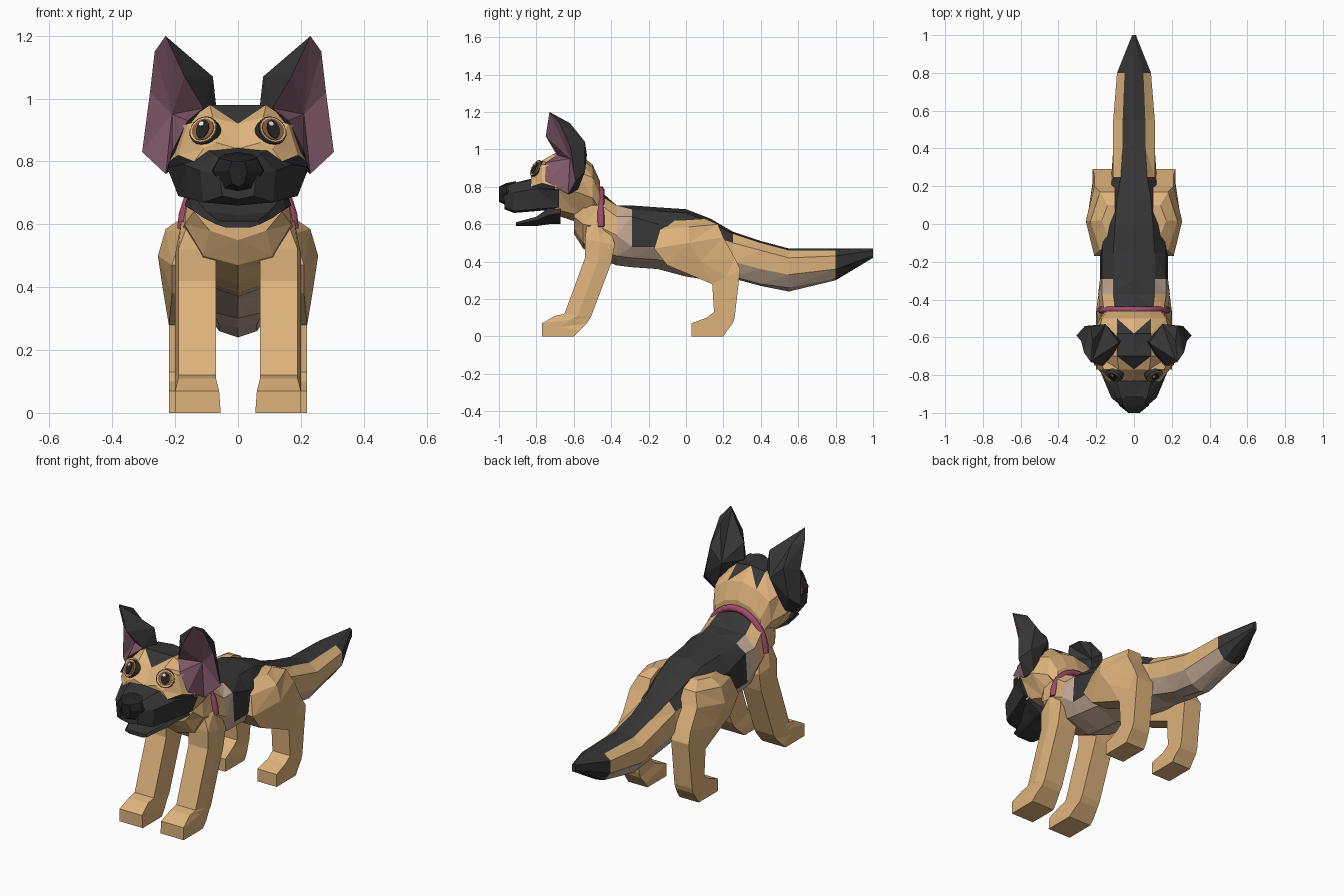
import bpy
import bmesh
from math import pi, cos, sin
from mathutils import Vector

if "Cube" in bpy.data.objects:
    bpy.data.objects.remove(bpy.data.objects["Cube"], do_unlink=True)

CM = 0.01  # tables below are in hundredths of a unit


def material(name, *rgb):
    mat = bpy.data.materials.new(name)
    mat.use_nodes = True
    color = (*rgb, 1)
    mat.diffuse_color = color
    bsdf = next(n for n in mat.node_tree.nodes if n.type == "BSDF_PRINCIPLED")
    bsdf.inputs["Base Color"].default_value = color
    return mat


tan = material("tan fur", .73, .45, .20)
black = material("black fur", .036, .036, .037)
beige = material("beige fur", .58, .42, .32)
mauve = material("inner ear mauve", .22, .10, .14)
nose_black = material("nose black", .016, .016, .016)
pink = material("collar pink", .36, .07, .15)
brown = material("iris brown", .24, .11, .04)
white = material("eye highlight", .85, .85, .85)


def loft(name, rings, rule, closed=False):
    """Skin rings of points, mirrored across x; rule(strip, column, centre) gives a material."""
    bm = bmesh.new()
    mats = []

    def face(verts, strip, column):
        f = bm.faces.new(verts)
        mat = rule(strip, column, f.calc_center_median())
        if mat not in mats:
            mats.append(mat)
        f.material_index = mats.index(mat)

    for side in (1, -1):
        grid = [[bm.verts.new((side * x * CM, y * CM, z * CM)) for x, y, z in ring]
                for ring in rings]
        count = len(grid[0])
        for i, (a, b) in enumerate(zip(grid, grid[1:])):
            for j in range(count if closed else count - 1):
                k = (j + 1) % count
                face((a[j], a[k], b[j]), i, j)
                face((a[k], b[k], b[j]), i, j)
        face(grid[0], 0, 0)
        face(grid[-1], len(rings) - 2, 0)
    bmesh.ops.remove_doubles(bm, verts=bm.verts, dist=1e-5)
    bmesh.ops.dissolve_degenerate(bm, edges=bm.edges, dist=1e-5)
    bmesh.ops.recalc_face_normals(bm, faces=bm.faces)
    mesh = bpy.data.meshes.new(name)
    bm.to_mesh(mesh)
    bm.free()
    for mat in mats:
        mesh.materials.append(mat)
    bpy.context.collection.objects.link(bpy.data.objects.new(name, mesh))


def plain(mat):
    return lambda strip, column, centre: mat


def slices(*table):
    """Half cross-sections (x, z) from top to bottom, each at its own y."""
    return [[(x, y, z) for x, z in points] for y, *points in table]


# Neck, torso and tail
def coat(strip, column, centre):
    if strip >= 11:
        return black
    if strip < 2:
        return tan
    if column == 0:
        return black
    if strip == 2:
        return tan
    if strip == 3:
        return beige
    if strip < 6 and column < 3 or strip < 8 and column < 2:
        return black
    return tan if column < 3 and strip >= 6 else beige


loft("body_and_tail", slices(
    (-60, (0, 78), (8, 77), (13, 70), (14, 64), (9, 58), (0, 55)),
    (-55, (0, 79), (9, 77), (16, 70), (17, 60), (11, 50), (0, 47)),
    (-45, (0, 77), (10, 75), (16, 70), (18, 58), (13, 46), (0, 41)),
    (-37, (0, 70), (11, 70), (17, 64), (19, 54), (14, 43), (0, 38)),
    (-29, (0, 70), (11, 68), (17, 64), (18, 48), (14, 42), (0, 37)),
    (-15, (0, 69), (11, 67), (17, 60), (18, 48), (13, 41), (0, 36)),
    (0, (0, 68), (10, 66), (16, 58), (17, 46), (12, 38), (0, 32)),
    (13, (0, 63), (9, 61), (14, 54), (15, 44), (11, 35), (0, 30)),
    (25, (0, 56), (7, 55), (11, 50), (12, 40), (8, 32), (0, 31)),
    (40, (0, 51), (6, 50), (11, 46), (11, 36), (6, 28), (0, 27)),
    (55, (0, 47), (6, 46), (11, 42), (11, 33), (6, 26), (0, 24)),
    (80, (0, 47), (5, 46), (9, 43), (9, 36), (5, 31), (0, 30)),
    (100, (0, 47), (1, 46), (1, 45), (1, 43), (1, 42), (0, 42))), coat)


# Head with a dark crown, a peak on the brow and dark lips
def crown(strip, column, centre):
    outer = abs(centre.x) > .05
    if column == 0 and (strip == 2 or strip == 1 and outer or strip == 3 and not outer):
        return black
    return black if centre.y < -.72 and centre.z < .79 else tan


loft("head", slices(
    (-46, (0, 83), (8, 81), (14, 76), (15, 68), (9, 61), (0, 59)),
    (-50, (0, 92), (9, 90), (17, 85), (18, 74), (12, 63), (0, 60)),
    (-58, (0, 98), (9, 97), (19, 88), (22, 77), (14, 65), (0, 61)),
    (-70, (0, 98), (9, 98), (19, 91), (22, 80), (16, 68), (0, 65)),
    (-77, (0, 92), (8, 94), (16, 92), (19, 82), (14, 71), (0, 70)),
    (-83, (0, 84), (7, 86), (11, 84), (14, 80), (11, 71), (0, 70))), crown)

# Muzzle, jaw and nose
loft("muzzle", slices(
    (-68, (0, 84), (12, 83), (22.5, 78), (19, 69), (0, 68)),
    (-80, (0, 85), (10, 84), (17, 79), (15, 68), (0, 67)),
    (-92, (0, 82), (7, 82), (12, 77), (11, 67), (0, 66)),
    (-97, (0, 80), (4, 80), (6, 76), (5, 69), (0, 68))), plain(black))
loft("lower_jaw", slices(
    (-67, (0, 69), (16, 69), (17, 66), (9, 61), (0, 60)),
    (-73, (0, 67), (14, 69), (15, 65), (8, 61), (0, 60)),
    (-80, (0, 63), (10, 64), (11, 62), (7, 60), (0, 59)),
    (-91, (0, 61), (6, 61), (7, 60), (4, 59), (0, 59))), plain(black))
loft("nose", slices(
    (-91, (0, 83), (6, 82), (9, 77), (6, 71), (0, 70)),
    (-96, (0, 82), (6, 81), (8, 77), (5, 71), (0, 70)),
    (-100, (0, 80), (2, 80), (3, 77), (2, 73), (0, 72))), plain(nose_black))

# Ears: hollow of the cup, rim, back shell and rear point
rim = [(23, -73, 120), (17, -75, 107), (11, -69, 97), (16, -75, 93), (21, -75, 83),
       (23, -63, 76), (30.5, -59, 83), (28, -62, 102), (26.5, -68, 115)]
shell = [(22, -72, 119), (8, -63, 107), (7, -62, 98), (11, -64, 92), (15, -62, 82),
         (21, -58, 78), (26, -54, 88), (23, -54, 104), (22, -62, 114)]
hollow, rear = (21, -62, 95), (15, -53, 97)
loft("ears", [[hollow] * len(rim), rim, shell, [rear] * len(rim)],
     lambda strip, column, centre: mauve if strip == 0 else black, closed=True)


# Legs: each row holds front (y, z), back (y, z), then inner, edge and bulge x
def legs(name, *rows):
    rings = []
    for front, back, inner, edge, bulge in rows:
        middle = [(f + b) / 2 for f, b in zip(front, back)]
        rings.append([(inner, *front), (edge, *front), (bulge, *middle),
                      (edge, *back), (inner, *back)])
    loft(name, rings, plain(tan), closed=True)


legs("front_legs",
     ((-53, 60), (-42, 62), 8, 16, 18),
     ((-54, 52), (-38, 49), 7, 19, 20),
     ((-54, 42), (-40, 39), 7, 19, 20),
     ((-65, 12), (-51, 10), 7, 19, 20),
     ((-70, 11), (-53, 7), 7, 19, 20),
     ((-77, 7), (-57, 3), 6, 20, 20),
     ((-77, 0), (-60, 0), 5.5, 20, 20))
legs("hind_legs",
     ((-6, 62), (10, 63), 10, 14, 17),
     ((-14, 57), (17, 60), 10, 18, 23),
     ((-17, 47), (20, 53), 10, 21, 25.5),
     ((-10, 38), (26, 42), 10, 21, 24),
     ((14, 28), (29, 36), 11, 22, 22),
     ((15, 13), (26, 10), 11, 22, 22),
     ((11, 10), (25, 7), 11, 22, 22),
     ((3, 7), (22, 3), 10, 22, 22),
     ((3, 0), (20, 0), 10, 22, 22))


# Eyes: stacked thin discs on a dark socket
def eye(side, label):
    facing = Vector((side * .4, -.8, .45)).normalized()
    turn = facing.to_track_quat("Z", "Y")
    centre = Vector((side * .11, -.804, .90))
    layers = [("socket", black, .049, .049, 0, 0, .04),
              ("lid", tan, .044, .044, 0, 0, .006),
              ("iris", brown, .038, .038, 0, 0, .006),
              ("pupil", nose_black, .022, .033, 0, 0, .006),
              ("highlight", white, .008, .008, -.006, .017, .006)]
    top = 0
    for part, mat, wide, tall, dx, dy, depth in layers:
        place = centre + turn @ Vector((dx, dy, top - depth / 2))
        bpy.ops.mesh.primitive_cylinder_add(vertices=16, radius=1, depth=depth, location=place)
        disc = bpy.context.object
        disc.name = f"{label}_eye_{part}"
        disc.rotation_mode = "QUATERNION"
        disc.rotation_quaternion = turn
        disc.scale = (wide, tall, 1)
        disc.data.materials.append(mat)
        top += .003


eye(1, "left")
eye(-1, "right")

# Collar arching over the neck
curve = bpy.data.curves.new("collar", "CURVE")
curve.dimensions = "3D"
curve.bevel_depth = .019
curve.bevel_resolution = 1
curve.use_fill_caps = True
spline = curve.splines.new("POLY")
steps = 14
spline.points.add(steps)
for n, point in enumerate(spline.points):
    angle = pi * n / steps
    point.co = (.177 * cos(angle), -.455, .585 + .2 * sin(angle), 1)
curve.materials.append(pink)
bpy.context.collection.objects.link(bpy.data.objects.new("collar", curve))
